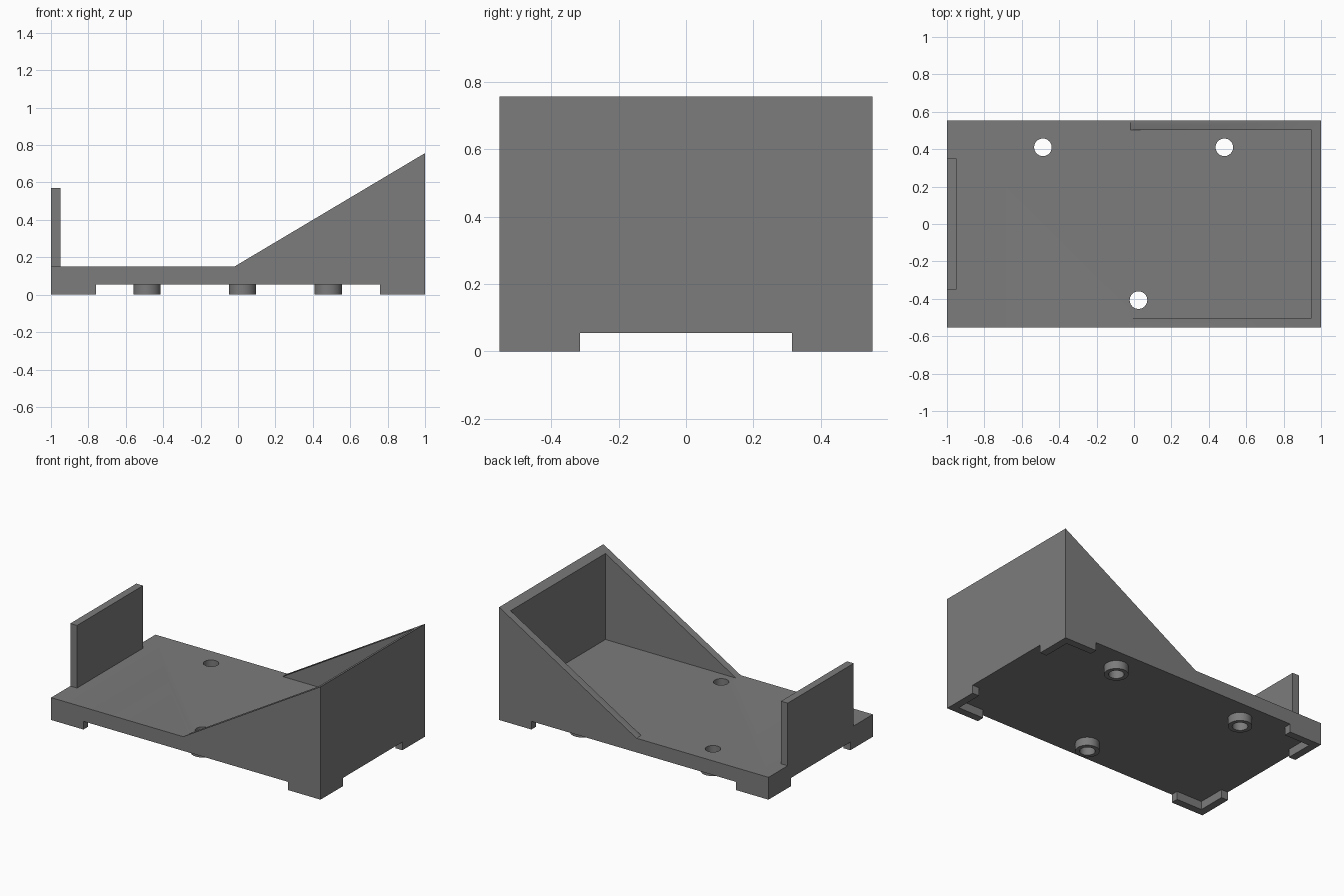
import bpy, bmesh, math
from mathutils import Matrix, Vector

cube = bpy.data.objects.get("Cube")
if cube:
    bpy.data.objects.remove(cube, do_unlink=True)

grey = bpy.data.materials.new("mid_grey")
grey.use_nodes = True
COLOUR = (0.2, 0.2, 0.2, 1.0)
grey.diffuse_color = COLOUR
grey.node_tree.nodes["Principled BSDF"].inputs["Base Color"].default_value = COLOUR

HALF_Y, WALL = 0.553, 0.05
FLOOR, UNDER = 0.15, 0.055       # top and underside of the floor
IN_X, IN_Y = 1 - WALL, HALF_Y - WALL


def finish(name, bm):
    bmesh.ops.recalc_face_normals(bm, faces=bm.faces)
    me = bpy.data.meshes.new(name)
    bm.to_mesh(me)
    bm.free()
    me.materials.append(grey)
    ob = bpy.data.objects.new(name, me)
    bpy.context.collection.objects.link(ob)
    return ob


def box(name, lo, hi):
    lo, hi = Vector(lo), Vector(hi)
    bm = bmesh.new()
    m = Matrix.Translation((lo + hi) / 2) @ Matrix.Diagonal((*(hi - lo), 1))
    bmesh.ops.create_cube(bm, size=1, matrix=m)
    return finish(name, bm)


def cylinder(name, x, y, r, z0, z1):
    bm = bmesh.new()
    bmesh.ops.create_cone(bm, cap_ends=True, segments=48, radius1=r, radius2=r,
                          depth=z1 - z0, matrix=Matrix.Translation((x, y, (z0 + z1) / 2)))
    return finish(name, bm)


def combine(target, tool, operation):
    mod = target.modifiers.new("combine", 'BOOLEAN')
    mod.operation, mod.object, mod.solver = operation, tool, 'EXACT'
    bpy.context.view_layer.objects.active = target
    bpy.ops.object.modifier_apply(modifier=mod.name)
    bpy.data.objects.remove(tool, do_unlink=True)


# Tray body: side profile with the sloped end, extruded across the width
profile = [(-1, 0), (1, 0), (1, 0.757), (-0.02, FLOOR), (-1, FLOOR)]
bm = bmesh.new()
face = bm.faces.new([bm.verts.new((x, -HALF_Y, z)) for x, z in profile])
ext = bmesh.ops.extrude_face_region(bm, geom=[face])
bmesh.ops.translate(bm, vec=(0, 2 * HALF_Y, 0),
                    verts=[v for v in ext["geom"] if isinstance(v, bmesh.types.BMVert)])
body = finish("tray_body", bm)

# Pocket between the sloped walls, then the underside cuts that leave L-shaped feet
cuts = [
    ((-0.02, -IN_Y, FLOOR), (IN_X, IN_Y, 1)),
    ((-IN_X, -IN_Y, -0.2), (IN_X, IN_Y, UNDER)),
    ((-0.76, -1, -0.2), (0.76, 1, UNDER)),
    ((-1.5, -0.315, -0.2), (1.5, 0.315, UNDER)),
]
for lo, hi in cuts:
    combine(body, box("cutter", lo, hi), 'DIFFERENCE')

# Three round screw bosses with holes through the floor
for x, y in [(-0.487, 0.41), (0.483, 0.41), (0.024, -0.407)]:
    combine(body, cylinder("boss", x, y, 0.073, 0, 0.1), 'UNION')
    combine(body, cylinder("cutter", x, y, 0.047, -0.2, 0.4), 'DIFFERENCE')

# Upright stop at the low end
box("end_stop", (-1, -0.35, FLOOR), (-1 + WALL, 0.35, 0.57))

# Smooth the round holes, keep hard edges
bpy.ops.object.select_all(action='DESELECT')
body.select_set(True)
bpy.context.view_layer.objects.active = body
bpy.ops.object.shade_smooth_by_angle(angle=math.radians(30))
